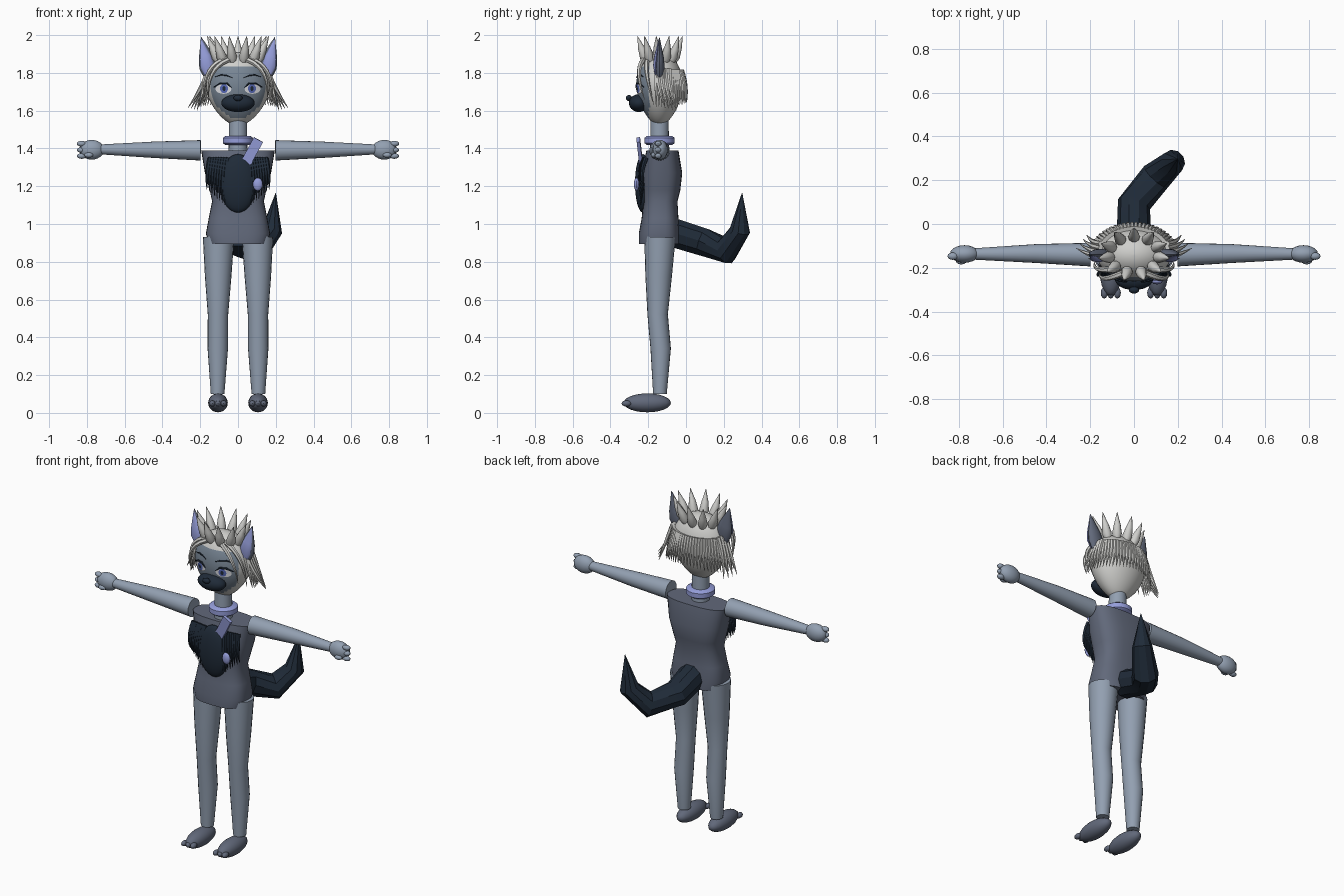
import bpy, bmesh, math
from mathutils import Vector, Matrix

cube = bpy.data.objects.get("Cube")
if cube:
    bpy.data.objects.remove(cube)


def material(name, r, g, b):
    m = bpy.data.materials.new(name)
    m.use_nodes = True
    m.diffuse_color = (r, g, b, 1)
    m.node_tree.nodes["Principled BSDF"].inputs["Base Color"].default_value = (r, g, b, 1)
    return m


LIMB = material("blue grey fur", .29, .35, .44)
BODY = material("slate fur", .12, .14, .195)
DARK = material("dark navy fur", .014, .024, .04)
PALE = material("pale hair", .62, .62, .6)
FACE = material("face grey", .19, .24, .30)
VIOLET = material("soft violet", .30, .34, .70)
WHITE = material("eye white", .85, .86, .9)
IRIS = material("iris blue", .10, .15, .5)


def finish(bm, name, *mats, rule=None, angle=40):
    bmesh.ops.recalc_face_normals(bm, faces=bm.faces)
    if rule:
        for f in bm.faces:
            f.material_index = rule(f)
    mesh = bpy.data.meshes.new(name)
    bm.to_mesh(mesh)
    bm.free()
    for m in mats:
        mesh.materials.append(m)
    ob = bpy.data.objects.new(name, mesh)
    bpy.context.scene.collection.objects.link(ob)
    bpy.ops.object.select_all(action='DESELECT')
    ob.select_set(True)
    bpy.context.view_layer.objects.active = ob
    bpy.ops.object.shade_smooth_by_angle(angle=math.radians(angle))
    return ob


def skin(bm, rings):
    loops = [[bm.verts.new(p) for p in ring] for ring in rings]
    n = len(loops[0])
    for a, b in zip(loops, loops[1:]):
        for i in range(n):
            bm.faces.new((a[i], a[(i + 1) % n], b[(i + 1) % n], b[i]))
    bm.faces.new(loops[0][::-1])
    bm.faces.new(loops[-1])


def tube(bm, pts, radii, sides=12, flat=1):
    # round section swept along a path, one radius per point
    pts = [Vector(p) for p in pts]
    u, rings = None, []
    for i, (p, r) in enumerate(zip(pts, radii)):
        t = (pts[min(i + 1, len(pts) - 1)] - pts[max(i - 1, 0)]).normalized()
        if u is None:
            u = t.cross(Vector((0, 1, 0)) if abs(t.z) > .7 else Vector((0, 0, 1)))
        u = (u - t * u.dot(t)).normalized()
        v = t.cross(u)
        rings.append([p + r * (math.cos(a) * u + flat * math.sin(a) * v)
                      for a in (math.tau * k / sides for k in range(sides))])
    skin(bm, rings)


def strand(bm, a, b, c, r, steps=6, sides=6):
    # tapered lock of hair along a curved path
    a, b, c = Vector(a), Vector(b), Vector(c)
    ts = [i / steps for i in range(steps + 1)]
    tube(bm, [a * (1 - t) ** 2 + b * 2 * t * (1 - t) + c * t * t for t in ts],
         [r * (1 - t ** 2) + .001 for t in ts], sides)


def ball(bm, loc, size, segs=20):
    bmesh.ops.create_uvsphere(bm, u_segments=segs, v_segments=segs // 2 + 2, radius=1,
                              matrix=Matrix.Translation(loc) @ Matrix.Diagonal((*size, 1)))


CY = -.14     # depth of the body's middle


# Head: egg shape with a grey mask on the front
def egg(z):
    t = (z - 1.74) / (.17 if z > 1.74 else .22)
    return math.sqrt(max(0, 1 - t * t)) * (1 - .25 * min(t, 0) ** 2)


def head_front(x, z):
    return CY - .122 * math.sqrt(max(0, egg(z) ** 2 - (x / .168) ** 2))


def head_ring(z, sides=36):
    r = egg(z) + .004
    return [(.168 * r * math.cos(a), CY + .122 * r * math.sin(a), z)
            for a in (math.tau * k / sides for k in range(sides))]


bm = bmesh.new()
skin(bm, [head_ring(1.715 - .195 * math.cos(math.pi * k / 24)) for k in range(25)])


def mask(f):
    c = f.calc_center_median()
    return int(c.y < -.195 and 1.53 < c.z < 1.83)


finish(bm, "head", PALE, FACE, rule=mask)

bm = bmesh.new()
ball(bm, (0, -.25, 1.64), (.088, .052, .047), 24)
ball(bm, (0, -.302, 1.667), (.024, .016, .016), 12)
finish(bm, "muzzle_and_nose", DARK)


# Eyes and brows, laid on the head surface
def decal(name, cx, cz, rx, rz, lift, mat, sides=20):
    bm = bmesh.new()
    centre = bm.verts.new((cx, head_front(cx, cz) - lift, cz))
    rim = []
    for k in range(sides):
        a = math.tau * k / sides
        x, z = cx + rx * math.cos(a), cz + rz * math.sin(a)
        rim.append(bm.verts.new((x, head_front(x, z) - lift, z)))
    for k in range(sides):
        bm.faces.new((centre, rim[k], rim[(k + 1) % sides]))
    ob = finish(bm, name, mat)
    ob.data.flip_normals() if ob.data.polygons[0].normal.y > 0 else None


def face_line(name, pts, r):
    bm = bmesh.new()
    tube(bm, [(x, head_front(x, z) - .006, z) for x, z in pts], [r * .4, r, r, r * .4], 6)
    finish(bm, name, DARK)


for side, s in (("left", 1), ("right", -1)):
    decal(side + "_eye", s * .077, 1.715, .042, .026, .006, WHITE)
    decal(side + "_iris", s * .074, 1.717, .021, .024, .008, IRIS)
    decal(side + "_pupil", s * .074, 1.717, .009, .013, .010, DARK)
    face_line(side + "_lashes", [(s * .033, 1.722), (s * .06, 1.744), (s * .095, 1.744), (s * .128, 1.725)], .006)
    face_line(side + "_brow", [(s * .03, 1.775), (s * .06, 1.787), (s * .09, 1.79), (s * .12, 1.78)], .004)

    # Ears with a violet inner side
    bm = bmesh.new()
    tube(bm, [(s * x, CY, z) for x, z in ((.145, 1.77), (.155, 1.83), (.167, 1.88), (.195, 1.99))],
         [.03, .05, .042, .001], 14, .55)
    finish(bm, side + "_ear", BODY)
    bm = bmesh.new()
    tube(bm, [(s * x, CY - y, z) for x, y, z in ((.16, .02, 1.79), (.165, .022, 1.84), (.175, .018, 1.89), (.195, .004, 1.98))],
         [.016, .036, .028, .001], 10, .35)
    finish(bm, side + "_inner_ear", VIOLET)

    # Long locks framing the face
    bm = bmesh.new()
    strand(bm, (s * .03, -.215, 1.875), (s * .17, -.28, 1.84), (s * .155, -.22, 1.66), .013, 9)
    strand(bm, (s * .06, -.20, 1.875), (s * .20, -.23, 1.84), (s * .178, -.17, 1.63), .013, 9)
    for k in range(4):
        strand(bm, (s * .15, -.15 + .02 * k, 1.82), (s * .19, -.15 + .02 * k, 1.72),
               (s * (.265 - .016 * k), -.11 + .02 * k, 1.615 - .005 * k), .013, 8)
    finish(bm, side + "_locks", PALE)

# Curtain of hair round the back
bm = bmesh.new()
N = 34
for k in range(N):
    a = math.pi * (-.04 + 1.08 * k / (N - 1))
    c, d = math.cos(a), math.sin(a)
    drop = 1.65 - .03 * abs(c)
    strand(bm, (.158 * c, CY + .118 * d, 1.815), (.182 * c, CY + .148 * d, 1.73),
           (.19 * c + .02 * c, CY + .145 * d, drop), .012)
finish(bm, "back_hair", PALE)

# Ring of spikes on top
bm = bmesh.new()
for k in range(11):
    a = math.tau * k / 11 + math.pi / 2
    c, d = math.cos(a), math.sin(a)
    tube(bm, [(rx * c, CY + ry * d, z) for rx, ry, z in
              ((.10, .07, 1.855), (.115, .082, 1.885), (.135, .10, 1.93), (.165, .122, 1.995))],
         [.018, .027, .019, .001], 10)
finish(bm, "hair_spikes", PALE)

# Neck, collar and hanging strap
bm = bmesh.new()
tube(bm, [(0, CY, 1.36), (0, CY, 1.56)], [.05, .048], 20)
finish(bm, "neck", LIMB)
bm = bmesh.new()
tube(bm, [(0, CY, z) for z in (1.418, 1.428, 1.456, 1.466)], [.066, .08, .08, .066], 24)
finish(bm, "collar", VIOLET)
bm = bmesh.new()
for loc, size, tilt in (((.075, -.245, 1.385), (.055, .018, .14), -.5), ((.105, -.262, 1.21), (.05, .018, .06), 0)):
    bmesh.ops.create_cube(bm, size=1, matrix=Matrix.Translation(loc) @ Matrix.Rotation(-tilt, 4, 'Y')
                          @ Matrix.Rotation(.1, 4, 'X') @ Matrix.Diagonal((*size, 1))) if tilt else ball(bm, loc, (.026, .014, .035), 12)
finish(bm, "strap_and_tag", VIOLET)


# Torso: rounded box sections, flat at top and bottom
def body_ring(z, rx, front, back, sides=32):
    cy, ry = (front + back) / 2, (back - front) / 2
    bend = lambda v: math.copysign(abs(v) ** .72, v)
    return [(rx * bend(math.cos(a)), cy + ry * bend(math.sin(a)), z)
            for a in (math.tau * k / sides for k in range(sides))]


bm = bmesh.new()
skin(bm, [body_ring(*r) for r in (
    (.895, .155, -.25, -.035), (.95, .17, -.25, -.035), (1.03, .155, -.235, -.04),
    (1.12, .137, -.225, -.045), (1.18, .15, -.23, -.03), (1.27, .175, -.232, -.02), (1.39, .195, -.21, -.04))])
finish(bm, "torso", BODY)

# Dark chest patch with fur on both sides
bm = bmesh.new()
ball(bm, (0, -.228, 1.215), (.097, .042, .155), 28)
for s in (1, -1):
    for k in range(8):
        x = .07 + .0135 * k
        strand(bm, (s * (x - .015), -.225 + .002 * k, 1.35), (s * (x + .004), -.262 + .002 * k, 1.26),
               (s * x, -.24 + .003 * k, 1.10 + .012 * k), .012)
finish(bm, "chest_fur", DARK)

# Arms, hands, legs and feet
for side, s in (("left", 1), ("right", -1)):
    bm = bmesh.new()
    tube(bm, [(s * x, y, z) for x, y, z in ((.198, CY, 1.39), (.45, CY + .005, 1.393), (.73, CY + .003, 1.395))],
         [.054, .043, .026], 20)
    finish(bm, side + "_arm", LIMB)
    bm = bmesh.new()
    ball(bm, (s * .775, -.137, 1.393), (.066, .04, .052))
    for z in (1.425, 1.392, 1.36):
        ball(bm, (s * .828, -.147, z), (.025, .017, .015), 12)
    ball(bm, (s * .79, -.17, 1.365), (.024, .015, .014), 12)
    finish(bm, side + "_hand", LIMB)

    bm = bmesh.new()
    tube(bm, [(s * x, y, z) for x, y, z in ((.103, -.138, .93), (.105, -.145, .72), (.106, -.15, .52),
                                            (.107, -.134, .34), (.108, -.138, .10))],
         [.083, .07, .054, .054, .036], 20)
    finish(bm, side + "_leg", LIMB)
    bm = bmesh.new()
    ball(bm, (s * .106, -.205, .053), (.052, .125, .05))
    for dx in (-.03, 0, .03):
        ball(bm, (s * .106 + dx, -.315, .05), (.016, .026, .016), 12)
    finish(bm, side + "_foot", BODY)

# Tail: faceted, bent upward to a point
bm = bmesh.new()
tube(bm, [(0, -.07, .955), (0, .09, .905), (.10, .215, .86), (.18, .285, .965), (.2, .297, 1.165)],
     [.08, .077, .073, .056, .001], 10)
finish(bm, "tail", DARK, angle=30)
